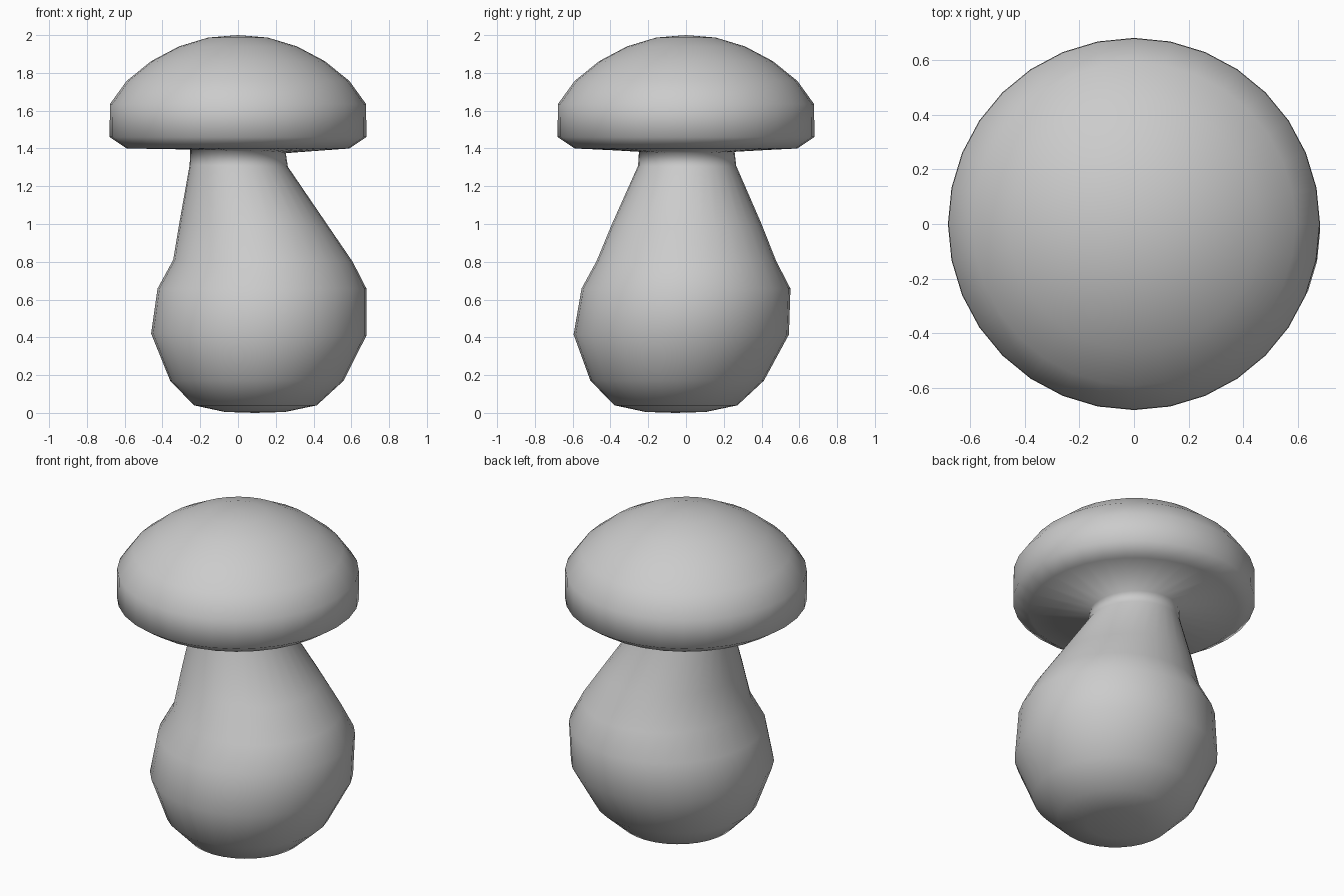
import bpy
import bmesh
from math import cos, sin, tau

if "Cube" in bpy.data.objects:
    bpy.data.objects.remove(bpy.data.objects["Cube"])

SEGMENTS = 32

# Rings from the foot to the crown: centre x, centre y, height, radius, tilt across x
BULB_AND_STEM = [
    (0.09, -0.055, 0.005, 0.16, 0.0),
    (0.092, -0.053, 0.04, 0.325, 0.0),
    (0.10, -0.047, 0.17, 0.459, 0.0),
    (0.11, -0.025, 0.415, 0.57, -0.005),
    (0.127, 0.0, 0.658, 0.553, 0.0),
    (0.132, 0.002, 0.805, 0.475, -0.005),
    (0.088, 0.004, 1.0, 0.396, -0.02),
    (0.004, 0.006, 1.308, 0.26, -0.005),
    (0.0, 0.004, 1.385, 0.253, -0.01),
]
CAP = [
    (0.0, 0.0, 1.40, 0.59, 0.0),
    (0.0, 0.0, 1.46, 0.68, 0.0),
    (0.0, 0.0, 1.635, 0.678, 0.0),
    (0.0, 0.0, 1.757, 0.59, 0.0),
    (0.0, 0.0, 1.862, 0.46, 0.0),
    (0.0, 0.0, 1.94, 0.313, 0.0),
    (0.0, 0.0, 1.987, 0.158, 0.0),
]


def add_ring(bm, cx, cy, z, radius, tilt):
    angles = [tau * i / SEGMENTS for i in range(SEGMENTS)]
    return [bm.verts.new((cx + radius * cos(a), cy + radius * sin(a),
                          z + tilt * cos(a))) for a in angles]


def close_end(bm, ring, point):
    tip = bm.verts.new(point)
    for i in range(SEGMENTS):
        bm.faces.new((ring[i], ring[(i + 1) % SEGMENTS], tip))


# Continuous skin: leaning bulbous stem flowing into the round cap
bm = bmesh.new()
rings = [add_ring(bm, *r) for r in BULB_AND_STEM + CAP]
for low, high in zip(rings, rings[1:]):
    for i in range(SEGMENTS):
        j = (i + 1) % SEGMENTS
        bm.faces.new((low[i], low[j], high[j], high[i]))

# Foot and crown
close_end(bm, rings[0], (0.09, -0.055, 0.0))
close_end(bm, rings[-1], (0.0, 0.0, 2.0))
bmesh.ops.recalc_face_normals(bm, faces=bm.faces)
for face in bm.faces:
    face.smooth = True

mesh = bpy.data.meshes.new("mushroom")
bm.to_mesh(mesh)
bm.free()
mushroom = bpy.data.objects.new("mushroom", mesh)
bpy.context.collection.objects.link(mushroom)
